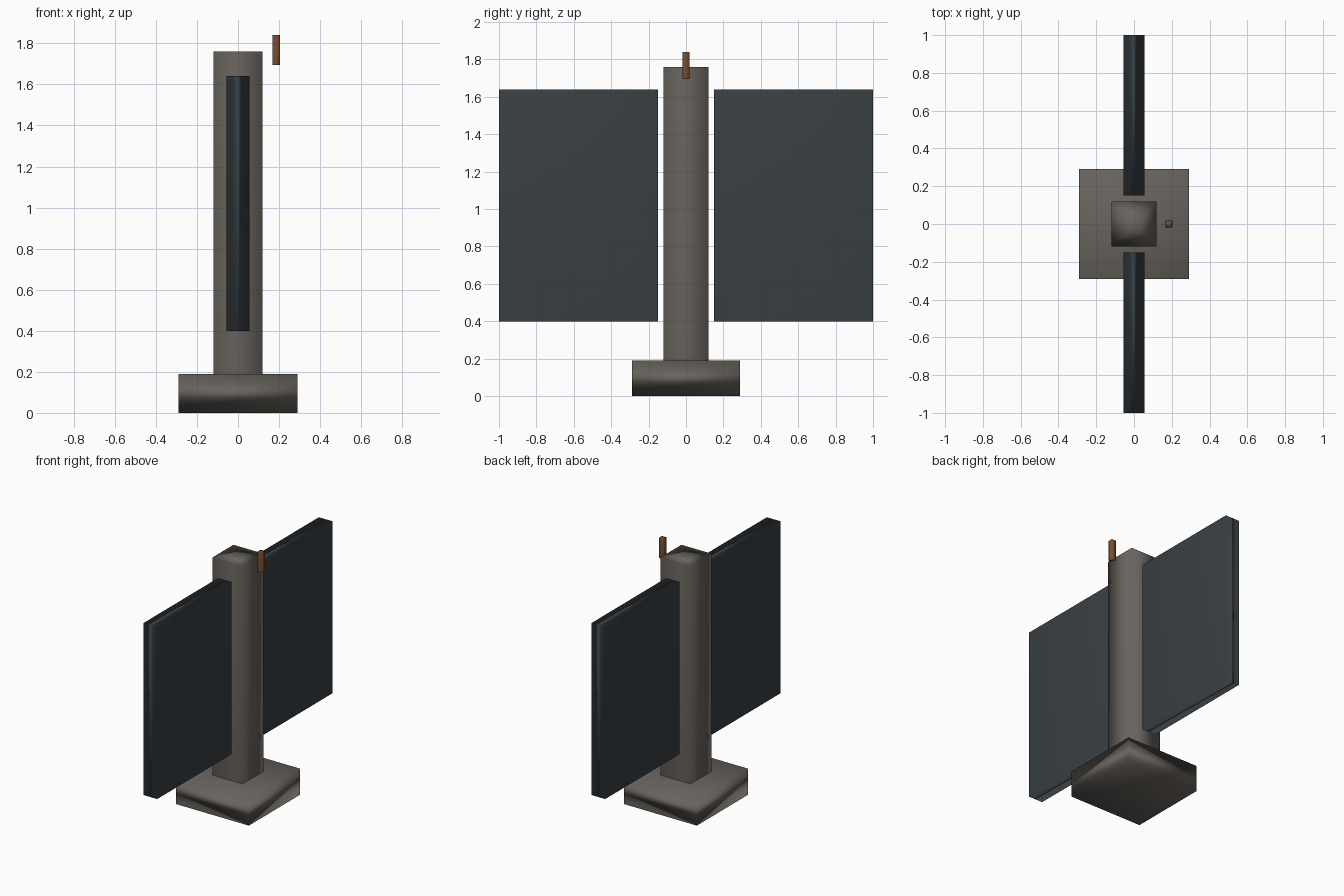
import bpy, bmesh
from mathutils import Matrix, Vector

if "Cube" in bpy.data.objects:
    bpy.data.objects.remove(bpy.data.objects["Cube"])


def material(name, color):
    m = bpy.data.materials.new(name)
    m.diffuse_color = (*color, 1)
    m.use_nodes = True
    m.node_tree.nodes["Principled BSDF"].inputs["Base Color"].default_value = m.diffuse_color
    return m


STONE = material("warm_grey", (0.14, 0.125, 0.11))
DARK = material("dark_slate", (0.04, 0.05, 0.056))
COPPER = material("copper_brown", (0.19, 0.075, 0.03))


def box(name, lo, hi, mat, poke_caps=False):
    lo, hi = Vector(lo), Vector(hi)
    bm = bmesh.new()
    bmesh.ops.create_cube(bm, size=1, matrix=Matrix.LocRotScale((lo + hi) / 2, None, hi - lo))
    if poke_caps:
        bm.normal_update()
        bmesh.ops.poke(bm, faces=[f for f in bm.faces if abs(f.normal.z) > 0.9])
    for f in bm.faces:
        f.smooth = True
    me = bpy.data.meshes.new(name)
    bm.to_mesh(me)
    bm.free()
    me.materials.append(mat)
    ob = bpy.data.objects.new(name, me)
    bpy.context.collection.objects.link(ob)
    # Soft shading, weighted so the large faces stay nearly flat
    ob.modifiers.new("weighted_normals", 'WEIGHTED_NORMAL')
    return ob


# Square plinth and tall post
box("base", (-0.29, -0.29, 0), (0.29, 0.29, 0.19), STONE)
box("post", (-0.12, -0.12, 0.19), (0.12, 0.12, 1.76), STONE, poke_caps=True)

# Two thin panels either side of the post
for label, y0, y1 in (("front", -1.0, -0.15), ("back", 0.15, 1.0)):
    box(label + "_panel", (-0.055, y0, 0.40), (0.055, y1, 1.64), DARK)

# Small peg floating beside the post top
box("peg", (0.167, -0.018, 1.695), (0.204, 0.018, 1.84), COPPER, poke_caps=True)
